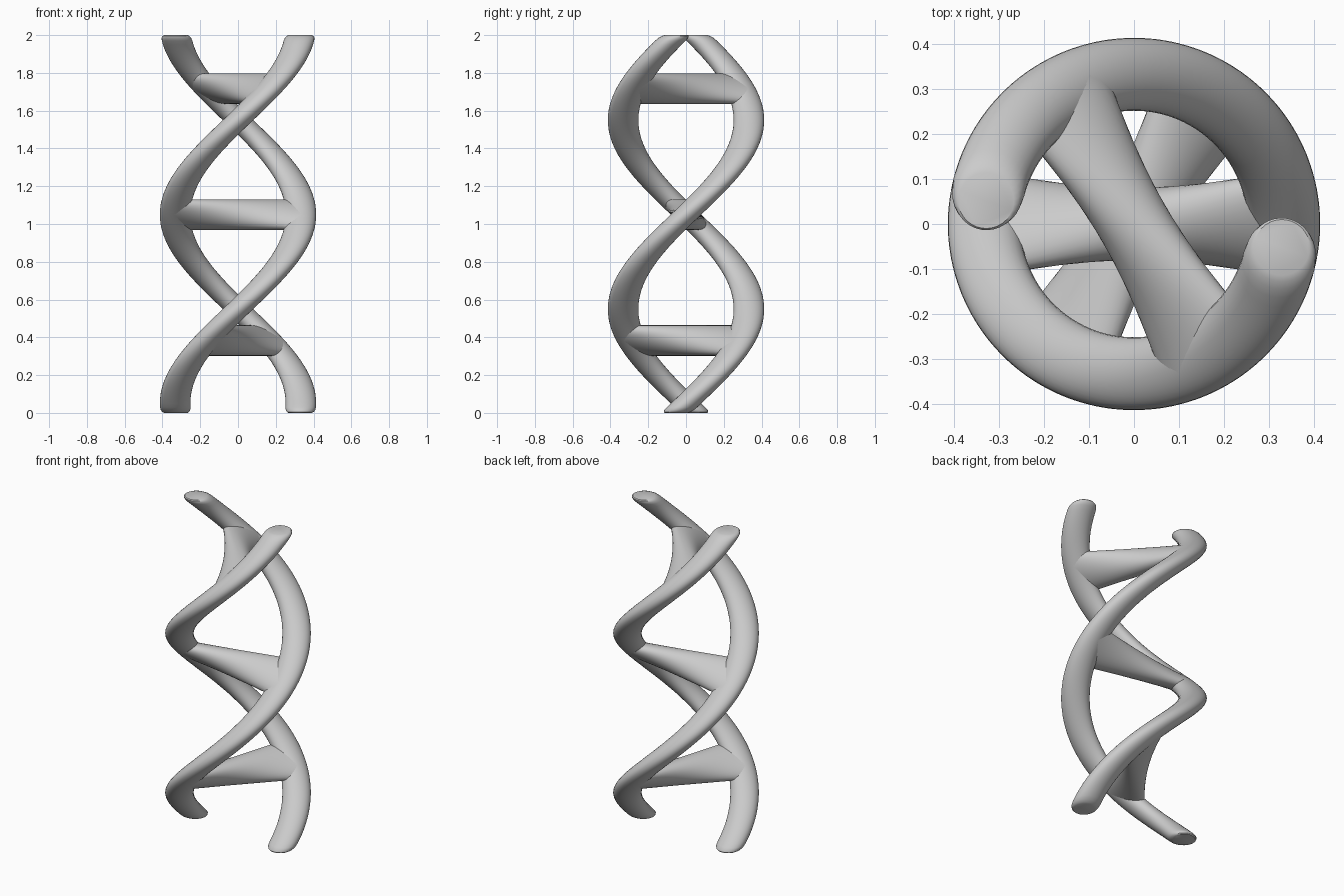
import bpy, bmesh
from math import pi, sin, cos, sqrt
from mathutils import Matrix, Vector

if "Cube" in bpy.data.objects:
    bpy.data.objects.remove(bpy.data.objects["Cube"])

HEIGHT, RADIUS, TUBE, MID = 2.0, 0.333, 0.081, 1.05
SIDES = 32

grey = bpy.data.materials.new("plain grey")
grey.use_nodes = True
colour = (0.6, 0.6, 0.6, 1)
grey.diffuse_color = colour
grey.node_tree.nodes["Principled BSDF"].inputs["Base Color"].default_value = colour


def twist(p):
    """Turn a point of the straight ladder about z, half a turn per unit."""
    return Matrix.Rotation(pi * (p.z - MID), 3, "Z") @ p


def loft(name, rings, capped):
    """Skin a list of point rings, twisting them into the helix."""
    bm = bmesh.new()
    loops = [[bm.verts.new(twist(p)) for p in ring] for ring in rings]
    for a, b in zip(loops, loops[1:]):
        for i in range(SIDES):
            j = (i + 1) % SIDES
            bm.faces.new((a[i], a[j], b[j], b[i]))
    if capped:
        bm.faces.new(loops[0])
        bm.faces.new(loops[-1])
    bmesh.ops.recalc_face_normals(bm, faces=bm.faces)
    mesh = bpy.data.meshes.new(name)
    bm.to_mesh(mesh)
    bm.free()
    mesh.materials.append(grey)
    obj = bpy.data.objects.new(name, mesh)
    bpy.context.collection.objects.link(obj)
    bpy.ops.object.select_all(action="DESELECT")
    obj.select_set(True)
    bpy.context.view_layer.objects.active = obj
    bpy.ops.object.shade_smooth_by_angle(angle=pi / 5)


angles = [2 * pi * i / SIDES for i in range(SIDES)]

# Two strands with softly rounded ends
end = [(0, 0.062), (0.005, 0.071), (0.014, 0.078), (0.03, TUBE)]
steps = 96
body = [(0.03 + (HEIGHT - 0.06) * i / steps, TUBE) for i in range(1, steps)]
profile = end + body + [(HEIGHT - z, r) for z, r in reversed(end)]
for name, side in (("left_strand", 1), ("right_strand", -1)):
    loft(name, [[Vector((side * RADIUS + r * cos(a), r * sin(a), z)) for a in angles]
                for z, r in profile], True)

# Three rungs, their ends shaped to meet the strands
spans = 24
for name, height in (("lower_rung", 0.383), ("middle_rung", MID), ("upper_rung", 1.717)):
    rings = []
    for k in range(spans + 1):
        t = 2 * k / spans - 1
        ring = []
        for a in angles:
            y = TUBE * cos(a)
            reach = RADIUS - sqrt(max(0, TUBE ** 2 - y ** 2)) + 0.004
            ring.append(Vector((t * reach, y, height + TUBE * sin(a))))
        rings.append(ring)
    loft(name, rings, False)
